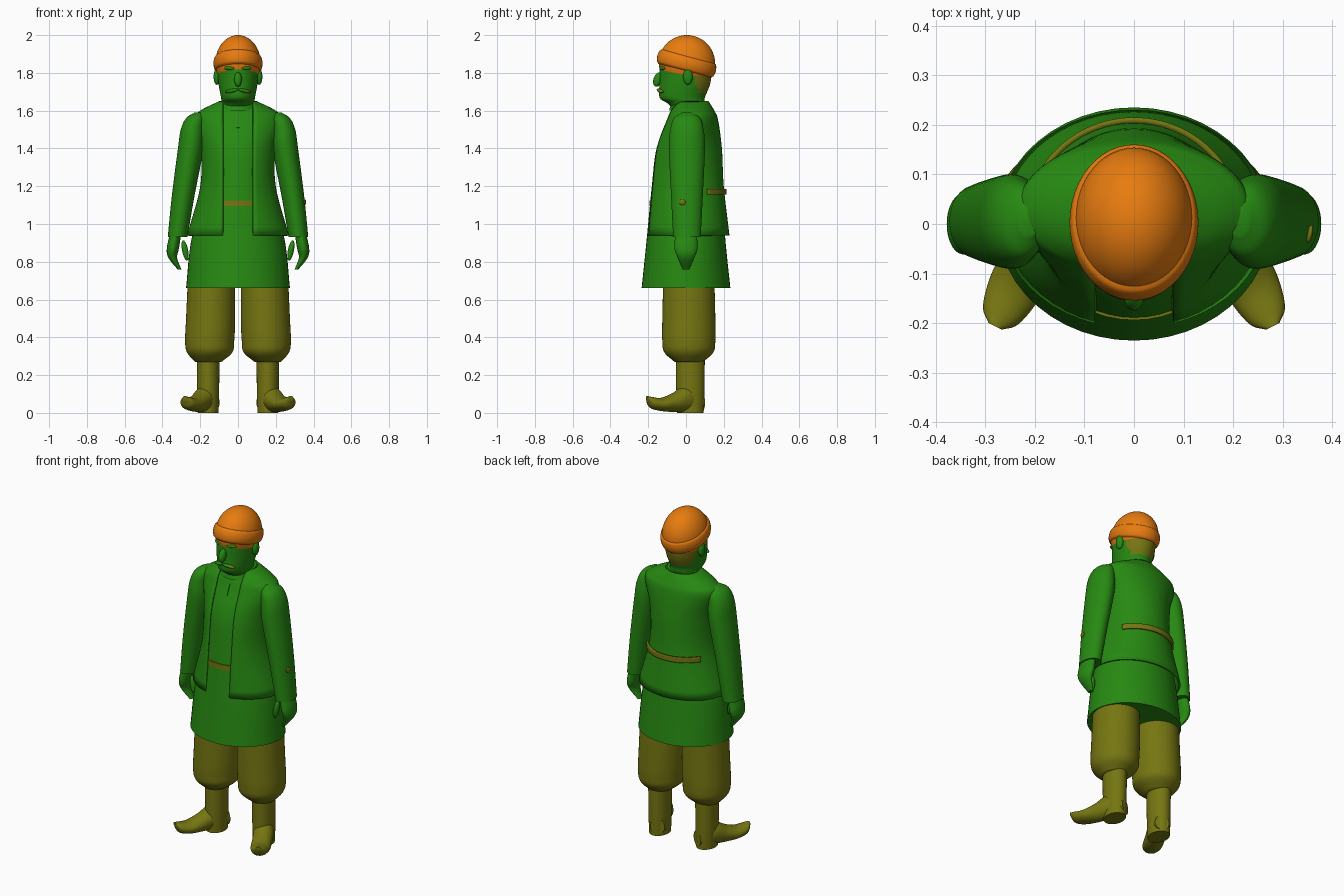
import bpy, bmesh, math
from mathutils import Matrix, Vector, Euler

default_cube = bpy.data.objects.get("Cube")
if default_cube:
    bpy.data.objects.remove(default_cube)


def material(name, red, green, blue):
    mat = bpy.data.materials.new(name)
    mat.use_nodes = True
    color = (red, green, blue, 1)
    mat.diffuse_color = color
    mat.node_tree.nodes["Principled BSDF"].inputs["Base Color"].default_value = color
    return mat


GREEN = material("green", .02, .25, .006)
OLIVE = material("olive", .18, .18, .006)
ORANGE = material("orange", .8, .2, .005)
SIDES, STEPS = 48, 6


def place(location, rotation=(0, 0, 0), size=None):
    return Matrix.LocRotScale(Vector(location), Euler(rotation), size and Vector(size))


def finish(name, bm, materials, matrix, rule=None, closed=True):
    """Turn a bmesh into a smooth shaded object; rule picks the second colour."""
    bm.transform(matrix)
    if closed:
        bmesh.ops.recalc_face_normals(bm, faces=bm.faces)
    if rule:
        for face in bm.faces:
            face.material_index = int(rule(face.calc_center_median()))
    mesh = bpy.data.meshes.new(name)
    bm.to_mesh(mesh)
    bm.free()
    for mat in materials:
        mesh.materials.append(mat)
    mesh.shade_smooth()
    mesh.set_sharp_from_angle(angle=math.radians(50))
    obj = bpy.data.objects.new(name, mesh)
    bpy.context.collection.objects.link(obj)
    return obj


def resample(sections):
    """Smooth curve through the given sections."""
    points = [Vector(section) for section in sections]
    last = len(points) - 1
    smooth = []
    for i in range(last):
        start, end = points[i], points[i + 1]
        leave = (end - points[i - 1]) / 2 if i else end - start
        arrive = (points[i + 2] - start) / 2 if i + 1 < last else end - start
        for step in range(STEPS):
            t = step / STEPS
            u = 1 - t
            smooth.append(start * (u * u * (u + 3 * t)) + leave * (t * u * u)
                          + end * (t * t * (t + 3 * u)) - arrive * (t * t * u))
    return smooth + [points[-1]]


def loft(name, sections, materials, matrix=Matrix(), rule=None, opening=None):
    """Skin ellipses (x, y, z, half width, half depth); opening leaves a gap in front."""
    bm = bmesh.new()
    rings = []
    for x, y, z, width, depth in resample(sections):
        begin = opening(width) if opening else 0
        sweep = 2 * (math.pi - begin)
        angles = [begin + sweep * i / SIDES for i in range(SIDES + bool(opening))]
        rings.append([bm.verts.new((x + width * math.sin(a), y - depth * math.cos(a), z))
                      for a in angles])
    for low, high in zip(rings, rings[1:]):
        for i in range(SIDES):
            j = (i + 1) % len(low)
            bm.faces.new((low[i], low[j], high[j], high[i]))
    if not opening:
        bm.faces.new(rings[0])
        bm.faces.new(rings[-1])
    return finish(name, bm, materials, matrix, rule, not opening)


def limb(name, side, sections, stretch, y=0, color=GREEN):
    """Skin (x, z, half width); the depth is the width times stretch."""
    loft(name, [(side * x, y, z, width, width * stretch) for x, z, width in sections], [color])


def ball(name, materials, location, size, rotation=(0, 0, 0), rule=None):
    bm = bmesh.new()
    bmesh.ops.create_uvsphere(bm, u_segments=SIDES, v_segments=SIDES // 2, radius=1)
    finish(name, bm, materials, place(location, rotation, size), rule)


def body(z, width, front, back, grow=0):
    return 0, (back - front) / 2, z, width + grow, (front + back) / 2 + grow


def thicken(obj, amount, offset):
    solidify = obj.modifiers.new("thickness", "SOLIDIFY")
    solidify.thickness = amount
    solidify.offset = offset


# Open coat over a long tunic
torso = [(.94, .27, .21, .23), (1.2, .2, .195, .2), (1.4, .2, .17, .19),
         (1.55, .235, .11, .17), (1.6, .2, .09, .15), (1.65, .1, .06, .12)]
skirt = [(.66, .275, .235, .235), (.9, .25, .21, .21)]
coat = loft("coat", [body(*s) for s in torso], [GREEN],
            opening=lambda width: math.asin(.08 / width))
thicken(coat, .01, -1)
loft("tunic", [body(*s) for s in skirt] + [body(*s, grow=-.014) for s in torso[1:]], [GREEN])


def band(name, height, grow, opening=None):
    """Flat strip that follows the coat at one height."""
    rings = resample([body(*s) for s in torso])
    x, y, z, width, depth = min(rings, key=lambda ring: abs(ring.z - height))
    edges = [(x, y, height + dz, width + grow, depth + grow) for dz in (-.015, .015)]
    return loft(name, edges, [OLIVE], opening=opening)


# Belt under the coat, strap across its back
band("front_belt", 1.11, -.007)
thicken(band("back_strap", 1.17, .005, lambda width: math.pi - 1), .012, 0)

# Collar and neck placket
loft("collar", [body(1.6, .105, .09, .11), body(1.65, .095, .075, .11)], [GREEN])
bm = bmesh.new()
bmesh.ops.create_cube(bm, size=1)
finish("placket", bm, [GREEN], place((0, -.1, 1.54), (-.43, 0, 0), (.016, .009, .07)))

# Head with hair on the back
head = [(1.6, .085, .06, .1), (1.64, .085, .1, .1), (1.67, .09, .14, .1),
        (1.75, .104, .14, .13), (1.85, .11, .135, .135), (1.9, .1, .1, .1)]
loft("head", [body(*s) for s in head], [GREEN, OLIVE],
     rule=lambda c: c.z > 1.69 and c.y > .035 + (1.8 - c.z) * .3)
ball("nose", [GREEN], (0, -.148, 1.765), (.02, .024, .04), (-.35, 0, 0))

# Knitted cap, tilted back, with a rounded brim
tilt = (-.26, 0, 0)
ball("cap_dome", [ORANGE], (0, .005, 1.853), (.12, .149, .147), tilt)
brim = []
for i in range(-2, 3):
    bend = i * math.pi / 4
    inset = .018 * (1 - math.cos(bend))
    brim.append((0, 0, .04 * math.sin(bend), .13 - inset, .16 - inset))
loft("cap_brim", brim, [ORANGE], place((0, .003, 1.85), tilt))

for side, label in ((1, "left_"), (-1, "right_")):
    # Face details
    ball(label + "ear", [GREEN], (side * .112, .01, 1.78), (.017, .025, .043))
    ball(label + "eyebrow", [GREEN], (side * .045, -.124, 1.825), (.03, .012, .01),
         (0, 0, side * .4))
    ball(label + "moustache", [GREEN, OLIVE], (side * .034, -.137, 1.705), (.037, .012, .01),
         (0, side * .2, side * .4), lambda c: c.x > .04)

    # Sleeve, curled hand and thumb
    limb(label + "sleeve", side, [(.21, 1.59, .02), (.225, 1.56, .05), (.24, 1.5, .063),
                                  (.25, 1.4, .068), (.29, 1.15, .06), (.32, .93, .052)], 1.4, .005)
    limb(label + "hand", side, [(.33, .95, .03), (.345, .87, .032), (.345, .82, .023),
                                (.31, .76, .01)], 1.9)
    ball(label + "thumb", [GREEN], (side * .28, -.03, .86), (.016, .018, .055),
         (0, side * .2, 0))

    # Baggy trouser leg
    limb(label + "trouser_leg", side, [(.14, .72, .125), (.145, .5, .13), (.15, .38, .13),
                                       (.15, .32, .12), (.157, .27, .07)], 1.08, .015, OLIVE)

    # Boot shaft and foot with a curled toe
    limb(label + "boot_shaft", side, [(.158, .3, .06), (.158, .1, .058), (.158, 0, .055)],
         1.28, .023, OLIVE)
    foot = [(-.06, .055, .04, .045), (.03, .075, .056, .07), (.11, .055, .055, .05),
            (.18, .045, .054, .035), (.24, .055, .04, .03), (.265, .077, .015, .013)]
    loft(label + "boot_foot", [(0, height, along, width, depth)
                               for along, height, width, depth in foot],
         [OLIVE], place((side * .16, .03, 0), (math.pi / 2, 0, side * .47)))

# Small patch on the left sleeve
ball("sleeve_patch", [OLIVE], (.354, -.02, 1.115), (.006, .018, .015), (0, .1, -.2))
